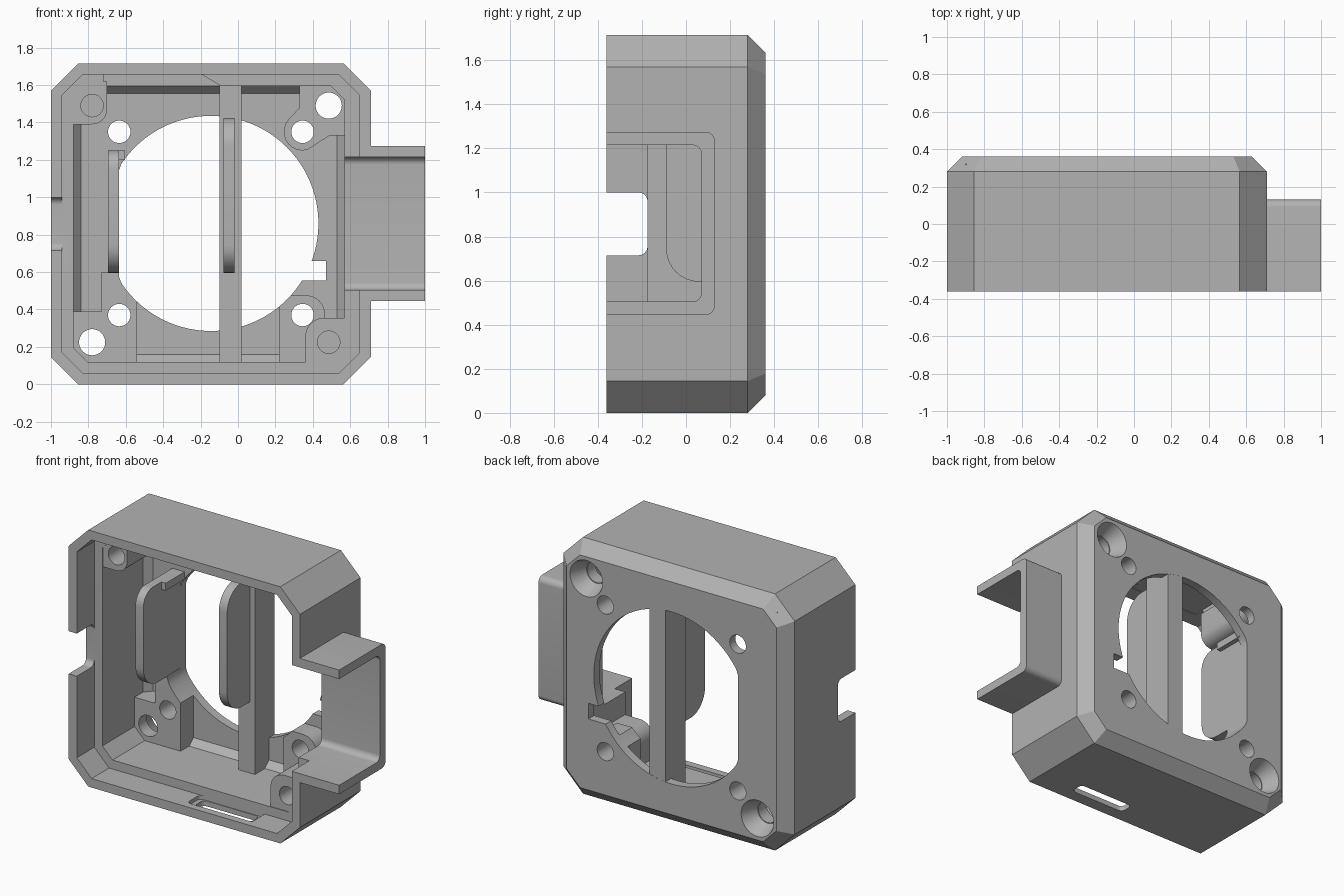
import bpy, bmesh
from math import sin, cos, pi, tan, radians

if "Cube" in bpy.data.objects:
    bpy.data.objects.remove(bpy.data.objects["Cube"], do_unlink=True)

grey = bpy.data.materials.new("plain grey")
grey.use_nodes = True
grey.diffuse_color = (0.45, 0.45, 0.45, 1)
grey.node_tree.nodes["Principled BSDF"].inputs["Base Color"].default_value = grey.diffuse_color

# Outer frame of the housing
LEFT, RIGHT, TOP = -1.0, 0.71, 1.715
FRONT, BACK, LEDGE, FLOOR = -0.36, 0.36, -0.175, 0.30
CORNER = 0.145
parts = []


def loft(name, rings):
    """Join rings of equal length into a closed solid."""
    bm = bmesh.new()
    loops = [[bm.verts.new(p) for p in ring] for ring in rings]
    n = len(loops[0])
    for a, b in zip(loops, loops[1:]):
        for i in range(n):
            bm.faces.new((a[i], a[(i + 1) % n], b[(i + 1) % n], b[i]))
    bm.faces.new(loops[0])
    bm.faces.new(loops[-1])
    bmesh.ops.recalc_face_normals(bm, faces=bm.faces)
    mesh = bpy.data.meshes.new(name)
    bm.to_mesh(mesh)
    bm.free()
    mesh.materials.append(grey)
    ob = bpy.data.objects.new(name, mesh)
    bpy.context.scene.collection.objects.link(ob)
    parts.append(ob)
    return ob


def prism_y(name, pts, y0, y1):
    return loft(name, [[(x, y, z) for x, z in pts] for y in (y0, y1)])


def prism_x(name, pts, x0, x1):
    return loft(name, [[(x, y, z) for y, z in pts] for x in (x0, x1)])


def prism_z(name, pts, z0, z1):
    return loft(name, [[(x, y, z) for x, y in pts] for z in (z0, z1)])


def octagon(inset, y, right_extra=0):
    """Corner-cut outline offset inwards from the housing edge."""
    c = CORNER - inset * (2 - 2 * tan(radians(22.5))) / 2
    x0, x1, z0, z1 = LEFT + inset, RIGHT - inset - right_extra, inset, TOP - inset
    return [(x, y, z) for x, z in (
        (x0 + c, z0), (x1 - c, z0), (x1, z0 + c), (x1, z1 - c),
        (x1 - c, z1), (x0 + c, z1), (x0, z1 - c), (x0, z0 + c))]


def circle(cx, cz, r, n=32):
    return [(cx + r * cos(2 * pi * i / n), cz + r * sin(2 * pi * i / n)) for i in range(n)]


def rounded(u0, u1, v0, v1, radii):
    """Rectangle with corner radii in the order low-low, high-low, high-high, low-high."""
    pts = []
    corners = ((u0, v0, 1, 1), (u1, v0, -1, 1), (u1, v1, -1, -1), (u0, v1, 1, -1))
    for k, ((u, v, su, sv), r) in enumerate(zip(corners, radii)):
        if r == 0:
            pts.append((u, v))
            continue
        for i in range(9):
            a = pi + k * pi / 2 + i * pi / 16
            pts.append((u + su * r + r * cos(a), v + sv * r + r * sin(a)))
    return pts


def cut(target, cutters):
    """Subtract the cutters in turn and bake the result."""
    for c in cutters:
        mod = target.modifiers.new("cut", 'BOOLEAN')
        mod.operation, mod.solver, mod.object = 'DIFFERENCE', 'EXACT', c
        dg = bpy.context.evaluated_depsgraph_get()
        mesh = bpy.data.meshes.new_from_object(target.evaluated_get(dg))
        target.modifiers.clear()
        target.data = mesh


# Solid parts: shell
housing = loft("housing", [octagon(0, FRONT), octagon(0, 0.28), octagon(0.08, BACK)])

# Corner bosses, tall where the screw hole is blind
boss_top_right = prism_y("tall_boss_upper", rounded(-0.9, -0.70, 1.39, 1.62, (0, 0.08, 0, 0)), -0.17, 0.32)
boss_low_left = prism_y("tall_boss_lower", rounded(0.36, 0.60, 0.09, 0.355, (0, 0, 0, 0.1)), -0.17, 0.32)

# Low standoffs around the small holes
low_block = prism_y("standoff_lower_right", [
    (-0.88, 0.11), (-0.54, 0.11), (-0.54, 0.6), (-0.73, 0.6), (-0.73, 0.39), (-0.89, 0.39)], 0.165, 0.32)
low_pad = prism_y("standoff_lower_left", rounded(0.22, 0.465, 0.11, 0.475, (0, 0, 0.1, 0)), 0.165, 0.32)
arc = [(0.345 + 0.1 * cos(a), 1.35 + 0.1 * sin(a)) for a in [radians(140 + 16 * i) for i in range(10)]]
top_pad = prism_y("standoff_upper_left",
                  [(0.33, 1.61), (0.33, 1.48)] + arc + [(0.49, 1.33), (0.6, 1.33), (0.6, 1.59), (0.58, 1.61)],
                  0.165, 0.32)

# Bar across the opening, and two upright fins with rounded front corners
bar = prism_y("central_bar", [(-0.1, 0.1), (0.02, 0.1), (0.02, 1.62), (-0.1, 1.62)], 0.15, 0.359)
fin_c = prism_x("central_fin", rounded(-0.09, 0.2, 0.595, 1.425, (0.15, 0, 0, 0.15)), -0.078, -0.018)
fin_s = prism_x("side_fin", rounded(-0.09, 0.32, 0.595, 1.25, (0.15, 0, 0, 0.1)), -0.695, -0.637)
tab = prism_y("side_fin_tab", rounded(-0.66, -0.605, 1.2, 1.25, (0, 0, 0, 0)), 0.1, 0.32)

# Open side channel
channel = prism_x("side_channel", rounded(FRONT, 0.13, 0.445, 1.275, (0, 0.04, 0.04, 0)), 0.69, 1.0)

solid = list(parts)

# Cutters
lid_recess = loft("lid_recess", [octagon(0.06, -0.5), octagon(0.06, LEDGE)])
cavity = loft("cavity", [octagon(0.12, -0.3, 0.02), octagon(0.12, 0.255, 0.02), octagon(0.16, FLOOR, 0.02)])
top_pocket = prism_y("top_pocket", [(-0.72, 1.5), (-0.1, 1.5), (-0.1, 1.6), (-0.2, 1.66), (-0.72, 1.66)], -0.25, 0.25)
opening = prism_y("opening", [(max(x, -0.635), z) for x, z in circle(-0.145, 0.86, 0.575, 96)], 0.05, 0.5)
key_notch = prism_y("key_notch", rounded(0.2, 0.47, 0.555, 0.66, (0, 0, 0, 0)), 0.1, 0.5)
channel_hollow = prism_x("channel_hollow", rounded(-0.5, 0.07, 0.505, 1.215, (0, 0.04, 0.04, 0)), 0.5, 1.2)
left_notch = prism_x("cable_notch", rounded(-0.5, LEDGE, 0.715, 1.0, (0, 0.04, 0.04, 0)), -1.2, -0.9)
slot = prism_z("slot", rounded(-0.13, 0.285, -0.275, -0.18, (0.03,) * 4), -0.1, 0.2)
slot_recess = prism_z("slot_recess", rounded(-0.16, 0.32, -0.31, LEDGE, (0.03, 0, 0, 0.03)), 0.035, 0.2)
small = [prism_y("pin_hole", circle(x, z, 0.06), 0.05, 0.5) for x in (-0.635, 0.345) for z in (0.37, 1.35)]
through, sinks = [], []
for x, z in ((-0.78, 0.225), (0.485, 1.49)):
    through.append(prism_y("screw_hole", circle(x, z, 0.07), 0.05, 0.5))
    sinks.append(loft("countersink", [[(px, y, pz) for px, pz in circle(x, z, r)]
                                      for y, r in ((0.25, 0.075), (0.37, 0.125))]))
blind = [prism_y("blind_hole", circle(x, z, 0.06), -0.4, 0.1) for x, z in ((-0.78, 1.49), (0.485, 0.225))]
cutters = [p for p in parts if p not in solid]

# Carve each part
cut(housing, [lid_recess, cavity, top_pocket, opening, key_notch, channel_hollow, left_notch,
              slot, slot_recess] + small + through + sinks)
cut(channel, [channel_hollow])
cut(boss_top_right, blind[:1])
cut(boss_low_left, blind[1:] + [small[2]])
cut(low_block, [opening, small[0], through[0], sinks[0]])
cut(low_pad, [opening, small[2]])
cut(top_pad, [opening, small[3], through[1], sinks[1]])

for c in cutters:
    bpy.data.objects.remove(c, do_unlink=True)

# Smooth the round walls, keep the edges crisp
bpy.ops.object.select_all(action='DESELECT')
for ob in solid:
    ob.select_set(True)
bpy.context.view_layer.objects.active = housing
bpy.ops.object.shade_smooth_by_angle(angle=radians(25))
